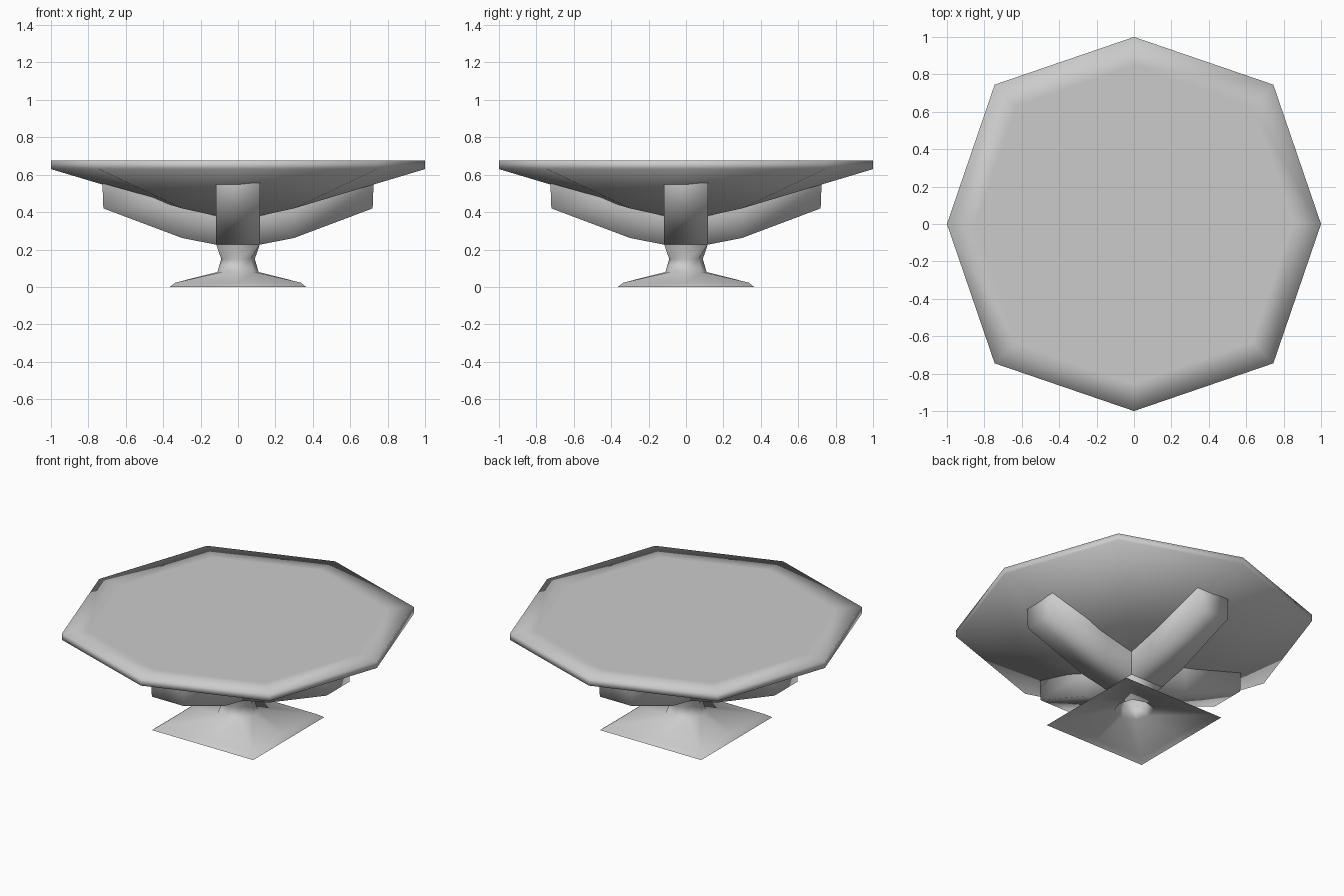
import bpy
import bmesh
from math import pi
from mathutils import Matrix

if "Cube" in bpy.data.objects:
    bpy.data.objects.remove(bpy.data.objects["Cube"])


def finish(bm, name):
    bmesh.ops.recalc_face_normals(bm, faces=bm.faces)
    mesh = bpy.data.meshes.new(name)
    bm.to_mesh(mesh)
    bm.free()
    mesh.shade_smooth()
    obj = bpy.data.objects.new(name, mesh)
    bpy.context.collection.objects.link(obj)
    return obj


def ring(bm, axis, diag, z, z_axis=None):
    """Eight points: four on the axes, four on the diagonals."""
    za = z if z_axis is None else z_axis
    dirs = [(1, 0), (1, 1), (0, 1), (-1, 1), (-1, 0), (-1, -1), (0, -1), (1, -1)]
    return [bm.verts.new((dx * diag, dy * diag, z)) if dx and dy
            else bm.verts.new((dx * axis, dy * axis, za)) for dx, dy in dirs]


def loft(name, rows, cap_top=False):
    bm = bmesh.new()
    rings = [ring(bm, *row) for row in rows]
    for a, b in zip(rings, rings[1:]):
        for i in range(8):
            j = (i + 1) % 8
            bm.faces.new((a[i], a[j], b[j], b[i]))
    if cap_top:
        bm.faces.new(rings[-1])
    return finish(bm, name)


# Hollow square foot rising into the waisted column
loft("pedestal", [(0.365, 0.365, 0.0), (0.335, 0.335, 0.023), (0.11, 0.085, 0.08),
                  (0.09, 0.068, 0.15), (0.117, 0.117, 0.228), (0.117, 0.117, 0.38)])

# Eight-sided top with a sloping underside and a flat upper face
loft("table_top", [(0.117, 0.117, 0.38), (0.40, 0.30, 0.42, 0.45), (1.0, 0.745, 0.63),
                   (1.0, 0.745, 0.675), (0.85, 0.63, 0.675)], cap_top=True)

# Four tapering brackets under the top, open where they meet it
W = 0.117
LOWER = [(0.117, 0.226), (0.30, 0.262), (0.72, 0.42), (0.725, 0.555)]
UPPER = [(0.30, 0.435), (0.117, 0.39)]
for n, side in enumerate(("right", "back", "left", "front")):
    bm = bmesh.new()
    near, far = ([bm.verts.new((x, y, z)) for x, z in LOWER + UPPER] for y in (-W, W))
    bm.faces.new(near)
    bm.faces.new(far)
    for i in range(len(LOWER) - 1):
        bm.faces.new((near[i], near[i + 1], far[i + 1], far[i]))
    bmesh.ops.rotate(bm, verts=bm.verts, matrix=Matrix.Rotation(n * pi / 2, 3, 'Z'))
    finish(bm, side + "_bracket")
